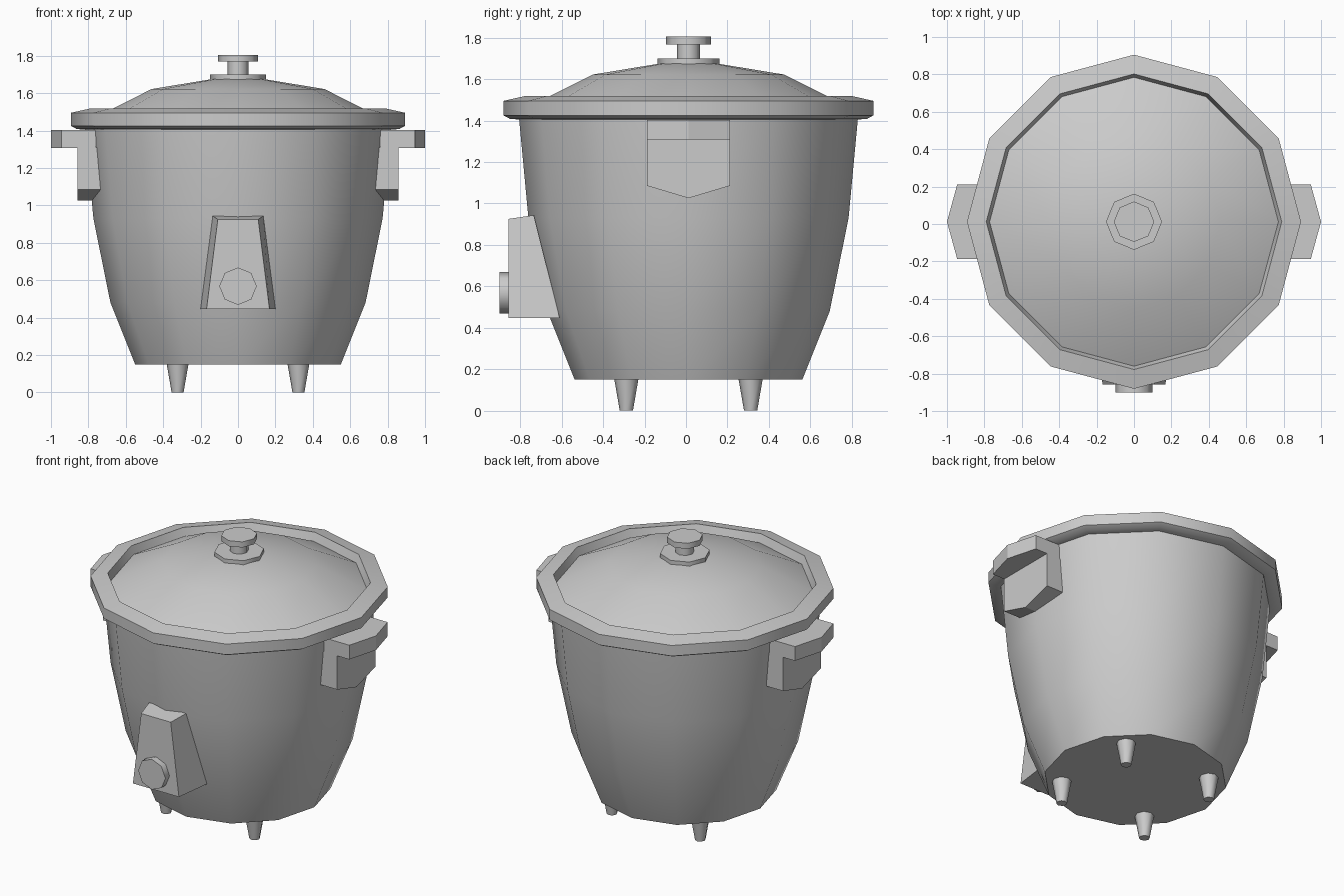
import bpy
from math import sin, cos, pi, radians
from mathutils import Matrix, Vector

if "Cube" in bpy.data.objects:
    bpy.data.objects.remove(bpy.data.objects["Cube"])

CY = 0.012  # y of the pot's axis


def make(name, verts, faces, smooth_angle=None):
    me = bpy.data.meshes.new(name)
    me.from_pydata([tuple(v) for v in verts], [], faces)
    ob = bpy.data.objects.new(name, me)
    bpy.context.collection.objects.link(ob)
    if smooth_angle:
        me.shade_smooth()
        me.set_sharp_from_angle(angle=radians(smooth_angle))
    return ob


def lathe(name, profile, sides, center=(0, CY, 0), rot=None, cap_start=False, cap_end=False):
    """Revolve (radius, height) points, listed bottom-outside-top."""
    rot = rot or Matrix.Identity(3)
    verts = [rot @ Vector((r * cos(2 * pi * i / sides), r * sin(2 * pi * i / sides), z)) + Vector(center)
             for r, z in profile for i in range(sides)]
    faces = [(k * sides + i, k * sides + (i + 1) % sides,
              (k + 1) * sides + (i + 1) % sides, (k + 1) * sides + i)
             for k in range(len(profile) - 1) for i in range(sides)]
    last = (len(profile) - 1) * sides
    if cap_start:
        faces.append(tuple(reversed(range(sides))))
    if cap_end:
        faces.append(tuple(range(last, last + sides)))
    return make(name, verts, faces, 50)


def prism(name, a, b):
    """Join two matching loops into a closed solid."""
    n = len(a)
    faces = [(i, (i + 1) % n, n + (i + 1) % n, n + i) for i in range(n)]
    faces += [tuple(reversed(range(n))), tuple(range(n, 2 * n))]
    ob = make(name, list(a) + list(b), faces)
    import bmesh
    bm = bmesh.new()
    bm.from_mesh(ob.data)
    bmesh.ops.recalc_face_normals(bm, faces=bm.faces)
    bm.to_mesh(ob.data)
    bm.free()
    return ob


# Pot body
lathe("pot_body", [(0.55, 0.15), (0.682, 0.48), (0.773, 0.93), (0.818, 1.41)], 12, cap_start=True)

# Rim around the lid
lathe("lid_rim", [(0.815, 1.405), (0.862, 1.408), (0.893, 1.425), (0.893, 1.495),
                  (0.79, 1.518), (0.772, 1.466)], 12)

# Domed lid
lathe("lid", [(0.772, 1.466), (0.462, 1.622), (0.14, 1.675)], 12, cap_end=True)

# Lid knob: base disc, stem, top disc
lathe("lid_knob", [(0.15, 1.67), (0.15, 1.70), (0.056, 1.70), (0.056, 1.768),
                   (0.108, 1.768), (0.108, 1.805)], 8, cap_end=True)

# Side handles: pointed grip and bracket plate
for side, s in (("left", -1), ("right", 1)):
    grip = [(1.0, 0), (0.945, 0.2), (0.76, 0.2), (0.80, 0), (0.76, -0.2), (0.945, -0.2)]
    prism(side + "_handle_grip",
          [(s * x, y + CY, 1.308) for x, y in grip], [(s * x, y + CY, 1.402) for x, y in grip])
    plate = [(-0.2, 1.31, 0.755), (-0.2, 1.085, 0.735), (0, 1.025, 0.775),
             (0.2, 1.085, 0.735), (0.2, 1.31, 0.755)]
    prism(side + "_handle_bracket",
          [(s * 0.857, y + CY, z) for y, z, x in plate], [(s * x, y + CY, z) for y, z, x in plate])

# Control box on the front
prism("control_box",
      [(-0.168, -0.857, 0.447), (0.168, -0.857, 0.447), (0.108, -0.857, 0.925), (-0.108, -0.857, 0.925)],
      [(-0.2, -0.61, 0.447), (0.2, -0.61, 0.447), (0.135, -0.735, 0.943), (-0.135, -0.735, 0.943)])

# Dial, its axis pointing to the front
lathe("control_dial", [(0.1, 0), (0.1, 0.05)], 8, (0, -0.85, 0.568),
      Matrix.Rotation(pi / 2, 3, 'X'), cap_end=True)

# Four tapered feet
for x in (-0.323, 0.323):
    for y in (-0.3, 0.3):
        lathe("foot", [(0.032, 0), (0.058, 0.15)], 8, (x, y + CY, 0), cap_start=True)
